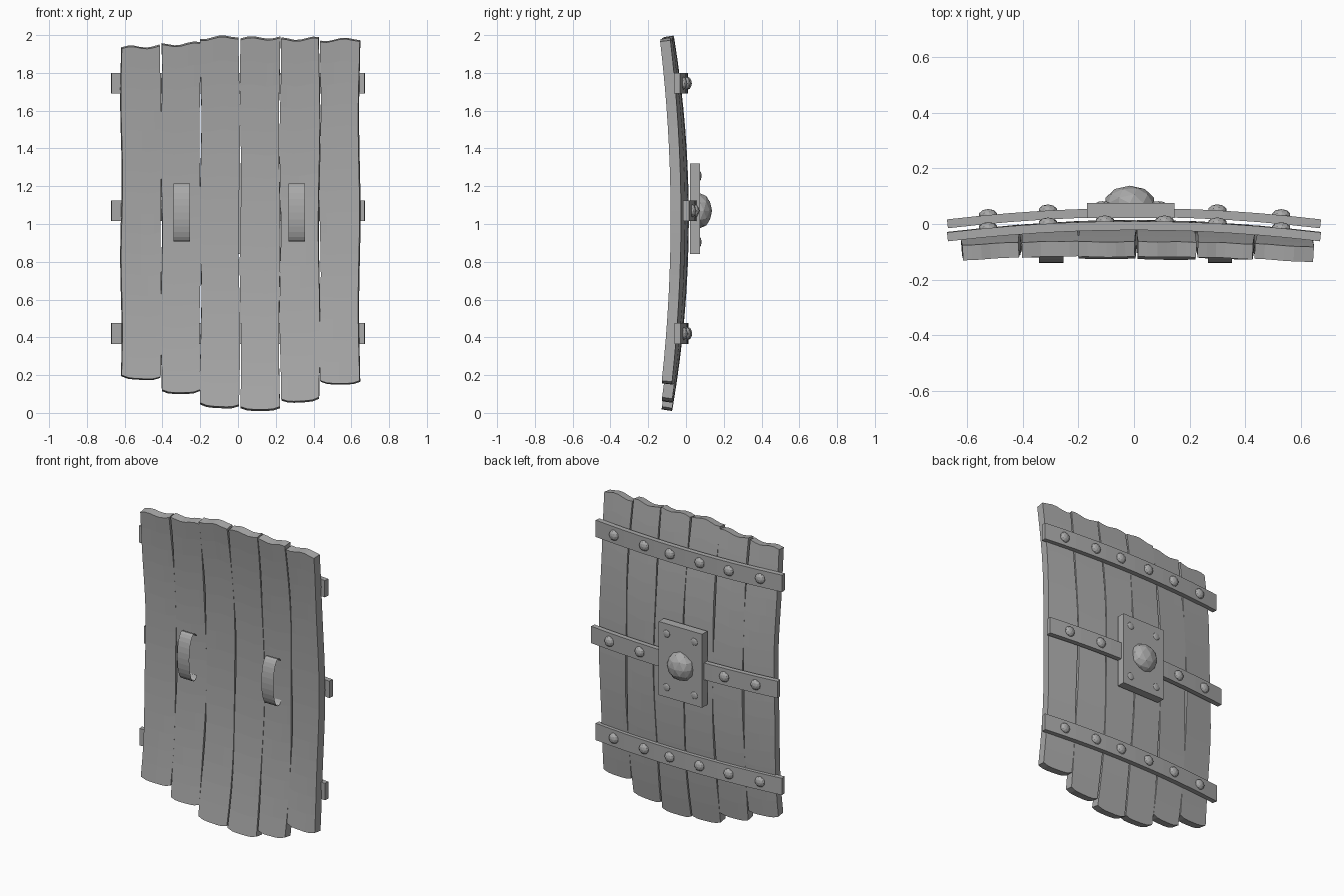
import bpy, bmesh, math
from mathutils import Matrix

old = bpy.data.objects.get("Cube")
if old:
    bpy.data.objects.remove(old, do_unlink=True)

grey = bpy.data.materials.new("plain_grey")
grey.use_nodes = True
COLOUR = (0.4, 0.4, 0.4, 1)
grey.diffuse_color = COLOUR
grey.node_tree.nodes["Principled BSDF"].inputs["Base Color"].default_value = COLOUR


def finish(name, bm, thickness=0):
    mesh = bpy.data.meshes.new(name)
    bm.to_mesh(mesh)
    bm.free()
    mesh.materials.append(grey)
    ob = bpy.data.objects.new(name, mesh)
    bpy.context.collection.objects.link(ob)
    if thickness:
        mod = ob.modifiers.new("thickness", "SOLIDIFY")
        mod.thickness = thickness
        mod.offset = 1
    return ob


def sheet(name, columns, rows, place, thickness=0):
    """Grid whose unit coordinates (s, t) are mapped to space by place()."""
    bm = bmesh.new()
    bmesh.ops.create_grid(bm, x_segments=columns, y_segments=rows, size=0.5)
    for v in bm.verts:
        v.co = place(v.co.x + 0.5, v.co.y + 0.5)
    return finish(name, bm, thickness)


def shield_y(x, z):
    """Back surface of the planks, bowed both ways."""
    u = ((z - 1.03) / 0.97) ** 2
    return 0.015 - 0.08 * u - 0.1 * x * x * (1 - 0.5 * u)


def dome(name, x, y, z, radius, height, detail):
    bm = bmesh.new()
    bmesh.ops.create_icosphere(bm, subdivisions=detail, radius=radius)
    bmesh.ops.bisect_plane(bm, geom=bm.verts[:] + bm.edges[:] + bm.faces[:],
                           plane_co=(0, -radius * 0.3, 0), plane_no=(0, -1, 0),
                           clear_outer=True)
    bm.transform(Matrix.Translation((x, y, z)) @ Matrix.Diagonal((1, height / radius, 1, 1)))
    return finish(name, bm)


# Planks: left x, right x, bottom z at left and right, top z at left and right
planks = [
    (-0.62, -0.413, 0.18, 0.17, 1.935, 1.945),
    (-0.407, -0.203, 0.10, 0.10, 1.95, 1.96),
    (-0.198, 0.006, 0.03, 0.02, 1.985, 1.995),
    (0.014, 0.221, 0.01, 0.01, 1.985, 1.99),
    (0.227, 0.432, 0.05, 0.06, 1.98, 1.985),
    (0.440, 0.645, 0.15, 0.15, 1.975, 1.98),
]
for i, (x0, x1, b0, b1, t0, t1) in enumerate(planks):
    def place(s, t):
        bottom = b0 + (b1 - b0) * s + 0.015 * abs(2 * s - 1) ** 4
        top = t0 + (t1 - t0) * s + 0.008 * math.sin(s * 7 + i * 2)
        z = bottom + (top - bottom) * t
        left = x0 + 0.004 * math.sin(t * 13 + i * 2)
        right = x1 + 0.004 * math.sin(t * 11 + i * 3)
        y = shield_y(x0, z) * (1 - s) + shield_y(x1, z) * s
        return (left + (right - left) * s, y, z)
    sheet(f"plank_{i + 1}", 6, 16, place, 0.055)

# Cross straps with their rivets
rivet_xs = (-0.525, -0.31, -0.105, 0.11, 0.3, 0.53)
straps = {"lower": (0.42, -0.02), "middle": (1.07, 0.025), "upper": (1.745, -0.022)}
for level, (zc, y_mid) in straps.items():
    def strap_y(x):
        return y_mid - 0.09 * x * x

    sheet(f"{level}_strap", 12, 1,
          lambda s, t: (1.34 * (0.5 - s), strap_y(1.34 * (0.5 - s)), zc - 0.055 + 0.11 * t), 0.032)
    for n, x in enumerate(rivet_xs):
        if level != "middle" or abs(x) > 0.2:
            dome(f"{level}_rivet_{n + 1}", x, strap_y(x) + 0.032, zc, 0.034, 0.022, 2)

# Central plate, boss and corner studs
bm = bmesh.new()
bmesh.ops.create_cube(bm, size=1)
bm.transform(Matrix.Translation((-0.012, 0.048, 1.08)) @ Matrix.Diagonal((0.314, 0.054, 0.48, 1)))
finish("centre_plate", bm)
dome("centre_boss", -0.015, 0.075, 1.07, 0.092, 0.063, 2)
for sx in (-1, 1):
    for sz in (-1, 1):
        dome("plate_stud", -0.012 + 0.1 * sx, 0.074, 1.08 + 0.175 * sz, 0.025, 0.008, 2)

# Curved band grips on the inner side
for side, xc in (("right", -0.298), ("left", 0.31)):
    def grip(s, t):
        a = math.radians(250 * (t - 0.5))
        return (xc + 0.087 * (s - 0.5), -0.088 - 0.052 * math.cos(a), 1.06 + 0.155 * math.sin(a))
    sheet(f"{side}_grip", 1, 18, grip)
